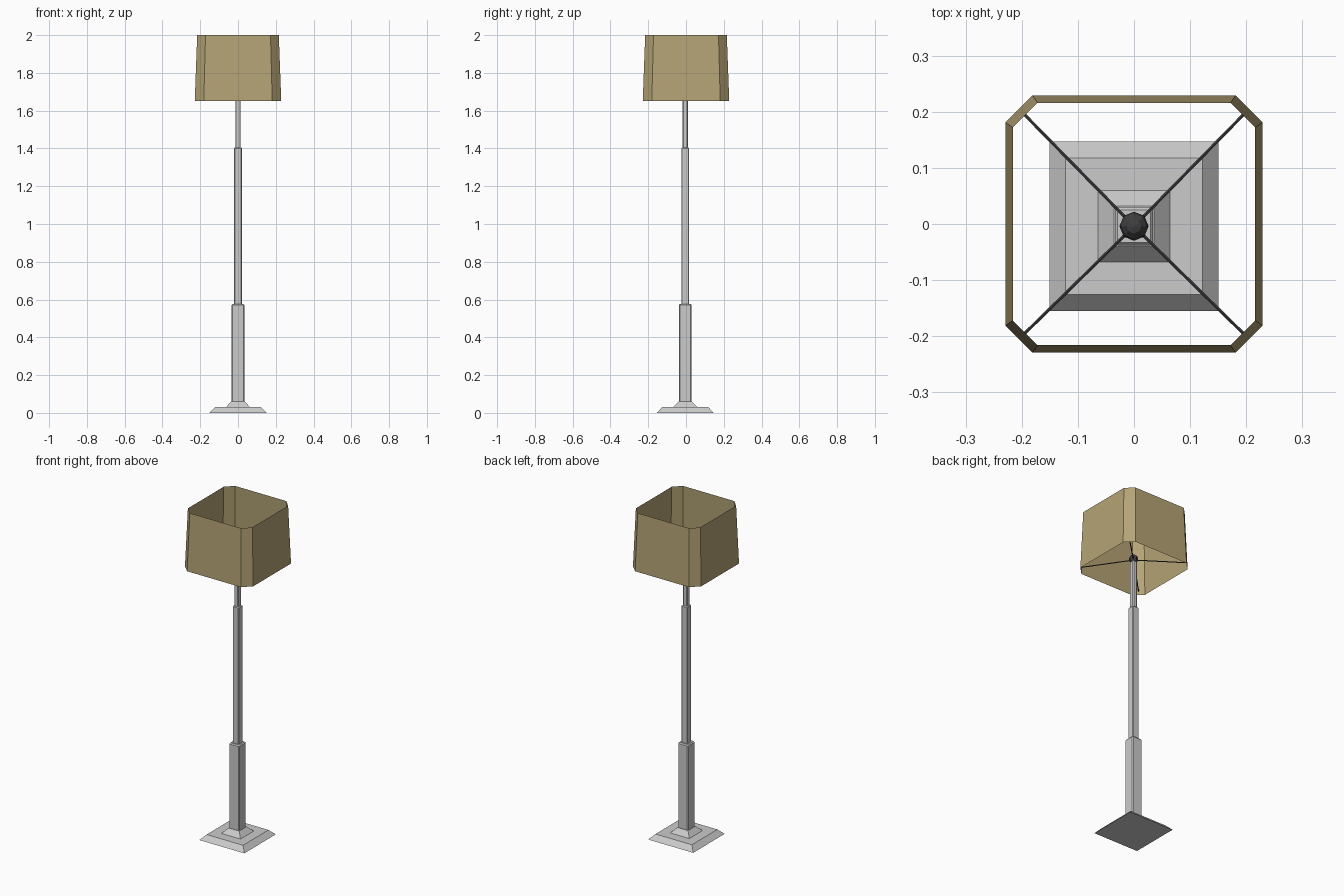
import bpy, bmesh, math
from mathutils import Vector

if "Cube" in bpy.data.objects:
    bpy.data.objects.remove(bpy.data.objects["Cube"])

CX, CY = 0.0, -0.004   # axis of the stand


def material(name, rgb):
    m = bpy.data.materials.new(name)
    m.diffuse_color = (*rgb, 1)
    m.use_nodes = True
    m.node_tree.nodes["Principled BSDF"].inputs["Base Color"].default_value = m.diffuse_color
    return m


def finish(name, bm, mat=None):
    me = bpy.data.meshes.new(name)
    bmesh.ops.recalc_face_normals(bm, faces=bm.faces)
    bm.to_mesh(me)
    bm.free()
    ob = bpy.data.objects.new(name, me)
    bpy.context.collection.objects.link(ob)
    if mat:
        me.materials.append(mat)
    return ob


def outline(h, c):
    """Square of half size h with corners cut by c (c = 0 keeps it square)."""
    pts = []
    for k in range(4):
        a = k * math.pi / 2
        corner = [(h, h)] if c == 0 else [(h, h - c), (h - c, h)]
        for x, y in corner:
            pts.append((x * math.cos(a) - y * math.sin(a),
                        x * math.sin(a) + y * math.cos(a)))
    return pts


def loft(name, sections, caps=True, centre=(CX, CY), mat=None):
    """Skin a stack of (z, half size, corner cut) sections."""
    bm = bmesh.new()
    rings = [[bm.verts.new((x + centre[0], y + centre[1], z))
              for x, y in outline(h, c)] for z, h, c in sections]
    for a, b in zip(rings, rings[1:]):
        n = len(a)
        for i in range(n):
            j = (i + 1) % n
            bm.faces.new((a[i], a[j], b[j], b[i]))
    if caps:
        bm.faces.new(rings[0][::-1])
        bm.faces.new(rings[-1])
    return finish(name, bm, mat)


fabric = material("shade_fabric", (0.46, 0.37, 0.18))
dark = material("dark_metal", (0.05, 0.05, 0.05))

# Stepped square foot
loft("foot", [(0, 0.151, 0), (0.03, 0.122, 0)])
loft("foot_step", [(0.03, 0.064, 0), (0.06, 0.036, 0)])

# Three telescoping posts with cut corners
loft("lower_post", [(0.055, 0.034, 0.005), (0.57, 0.034, 0.005), (0.576, 0.029, 0.004)])
loft("middle_post", [(0.57, 0.02, 0.003), (1.401, 0.02, 0.003), (1.406, 0.016, 0.003)])
loft("upper_post", [(1.40, 0.0145, 0.004), (1.70, 0.0145, 0.004)])

# Faceted ball on top of the post
HUB = Vector((CX, CY, 1.71))
bm = bmesh.new()
bmesh.ops.create_uvsphere(bm, u_segments=8, v_segments=6, radius=0.026)
bmesh.ops.translate(bm, verts=bm.verts, vec=HUB)
finish("ball", bm, dark)

# Four thin rods from the ball to the shade corners
for sx in (-1, 1):
    for sy in (-1, 1):
        start = HUB - Vector((0, 0, 0.005))
        end = Vector((sx * 0.203, sy * 0.203, 1.672))
        d = end - start
        bm = bmesh.new()
        bmesh.ops.create_cone(bm, cap_ends=True, segments=6, radius1=0.0032,
                              radius2=0.0032, depth=d.length)
        bmesh.ops.rotate(bm, verts=bm.verts,
                         matrix=d.to_track_quat('Z', 'Y').to_matrix())
        bmesh.ops.translate(bm, verts=bm.verts, vec=(start + end) / 2)
        side = ("left" if sx < 0 else "right", "front" if sy < 0 else "back")
        finish("rod_%s_%s" % side, bm, dark)

# Open tapered shade with cut corners
loft("shade", [(1.65, 0.229, 0.048), (2.0, 0.216, 0.044)],
     caps=False, centre=(0, 0), mat=fabric)
